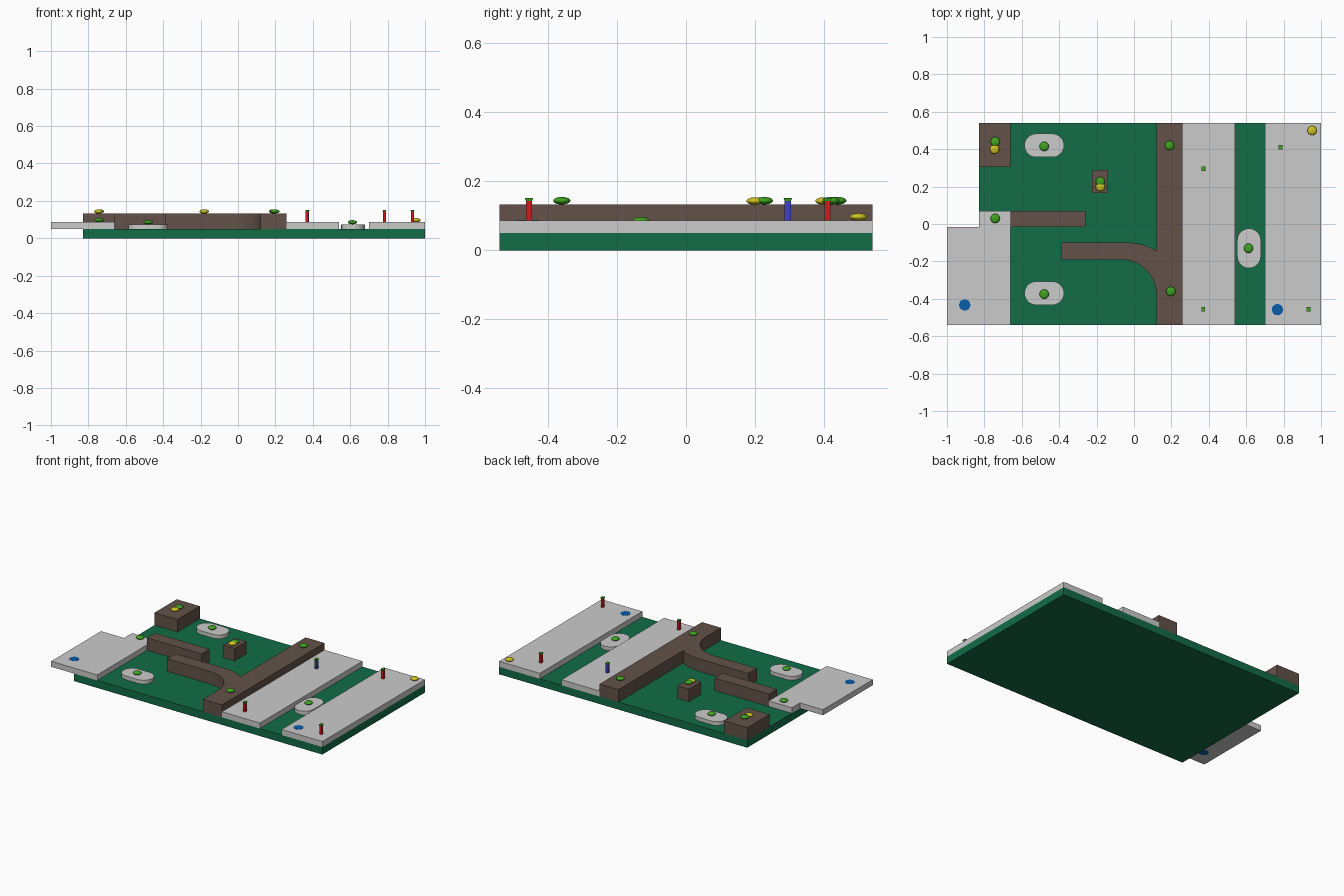
import bpy
from math import cos, sin, pi, radians

if "Cube" in bpy.data.objects:
    bpy.data.objects.remove(bpy.data.objects["Cube"])


def material(name, rgb):
    m = bpy.data.materials.new(name)
    m.diffuse_color = (*rgb, 1)
    m.use_nodes = True
    m.node_tree.nodes["Principled BSDF"].inputs["Base Color"].default_value = m.diffuse_color
    return m


GREEN = material("board_green", (0.006, 0.15, 0.062))
BROWN = material("wall_brown", (0.125, 0.085, 0.065))
LIME = material("marker_green", (0.05, 0.37, 0.015))
YELLOW = material("marker_yellow", (0.62, 0.55, 0.015))
BLUE = material("disc_blue", (0.003, 0.11, 0.40))
RED = material("post_red", (0.62, 0.012, 0.012))
POST_BLUE = material("post_blue", (0.05, 0.05, 0.60))

FLOOR, PAD, PLATE, WALL = 0.05, 0.075, 0.087, 0.133


def arc(cx, cy, r, a0, a1, n=16):
    return [(cx + r * cos(radians(a0 + (a1 - a0) * i / n)),
             cy + r * sin(radians(a0 + (a1 - a0) * i / n))) for i in range(n + 1)]


def rect(x0, x1, y0, y1):
    return [(x0, y0), (x1, y0), (x1, y1), (x0, y1)]


def prism(name, outline, z0, z1, mat=None, top=None, smooth=False):
    """Extrude a counter-clockwise outline; an optional top outline tapers it."""
    n = len(outline)
    verts = [(x, y, z0) for x, y in outline] + [(x, y, z1) for x, y in (top or outline)]
    faces = [tuple(reversed(range(n))), tuple(range(n, 2 * n))]
    faces += [(i, (i + 1) % n, n + (i + 1) % n, n + i) for i in range(n)]
    me = bpy.data.meshes.new(name)
    me.from_pydata(verts, [], faces)
    ob = bpy.data.objects.new(name, me)
    bpy.context.collection.objects.link(ob)
    if mat:
        me.materials.append(mat)
    if smooth:
        bpy.ops.object.select_all(action='DESELECT')
        ob.select_set(True)
        bpy.context.view_layer.objects.active = ob
        bpy.ops.object.shade_smooth_by_angle(angle=radians(30))
    return ob


def marker(name, x, y, z, mat):
    bpy.ops.mesh.primitive_uv_sphere_add(segments=24, ring_count=12, radius=1, location=(x, y, z + 0.01))
    ob = bpy.context.object
    ob.name = name
    ob.scale = (0.025, 0.025, 0.011)
    ob.data.materials.append(mat)
    bpy.ops.object.shade_smooth()


# Base board
prism("base_board", rect(-0.83, 1.0, -0.54, 0.54), 0, FLOOR, GREEN)

# Raised grey plates
prism("left_plate", [(-1, -0.54), (-0.66, -0.54), (-0.66, 0.07), (-0.83, 0.07),
                     (-0.83, -0.015), (-1, -0.015)], FLOOR, PLATE)
prism("middle_plate", rect(0.26, 0.54, -0.54, 0.54), FLOOR, PLATE)
prism("right_plate", rect(0.70, 1.0, -0.54, 0.54), FLOOR, PLATE)

# Brown walls and blocks
prism("curved_wall", [(0.26, -0.54), (0.26, 0.54), (0.12, 0.54)]
      + arc(-0.03, -0.38, 0.28, 57.6, 90)
      + [(-0.39, -0.10), (-0.39, -0.19)]
      + arc(-0.07, -0.38, 0.19, 90, 0)
      + [(0.12, -0.54)], FLOOR, WALL, BROWN, smooth=True)
prism("straight_wall", rect(-0.66, -0.26, -0.015, 0.07), FLOOR, WALL, BROWN)
prism("corner_block", rect(-0.83, -0.66, 0.305, 0.54), FLOOR, WALL, BROWN)
prism("small_block", rect(-0.225, -0.14, 0.165, 0.29), FLOOR, WALL, BROWN)

# Rounded pads
R, H = 0.063, 0.043
for i, y in enumerate((0.42, -0.37)):
    prism(f"long_pad_{i + 1}", arc(-0.48 + H, y, R, -90, 90) + arc(-0.48 - H, y, R, 90, 270),
          FLOOR, PAD, smooth=True)
prism("right_pad", arc(0.615, -0.13 + H, R, 0, 180) + arc(0.615, -0.13 - H, R, 180, 360),
      FLOOR, PAD, smooth=True)

# Flattened round markers
greens = [(-0.742, 0.44, WALL), (-0.18, 0.227, WALL), (0.19, 0.42, WALL), (0.197, -0.36, WALL),
          (-0.742, 0.03, PLATE), (-0.48, 0.415, PAD), (-0.48, -0.375, PAD), (0.612, -0.13, PAD)]
for i, (x, y, z) in enumerate(greens):
    marker(f"green_marker_{i + 1}", x, y, z + 0.001, LIME)
for i, (x, y, z) in enumerate([(-0.745, 0.40, WALL), (-0.18, 0.20, WALL), (0.952, 0.50, PLATE)]):
    marker(f"yellow_marker_{i + 1}", x, y, z, YELLOW)

# Blue discs set through the plates
for i, (x, y, z0) in enumerate([(-0.905, -0.433, FLOOR - 0.001), (0.767, -0.458, FLOOR + 0.001)]):
    prism(f"blue_disc_{i + 1}", arc(x, y, 0.03, 0, 348.75, 31), z0, PLATE + 0.001, BLUE, smooth=True)

# Posts with flared green caps
for i, (x, y, mat) in enumerate([(0.372, 0.295, POST_BLUE), (0.37, -0.455, RED),
                                 (0.783, 0.41, RED), (0.933, -0.455, RED)]):
    def square(a, b):
        return rect(x - a, x + a, y - b, y + b)
    prism(f"post_{i + 1}", square(0.008, 0.009), PLATE, 0.143, mat)
    prism(f"post_cap_{i + 1}", square(0.008, 0.009), 0.143, 0.152, LIME, top=square(0.01, 0.0125))
